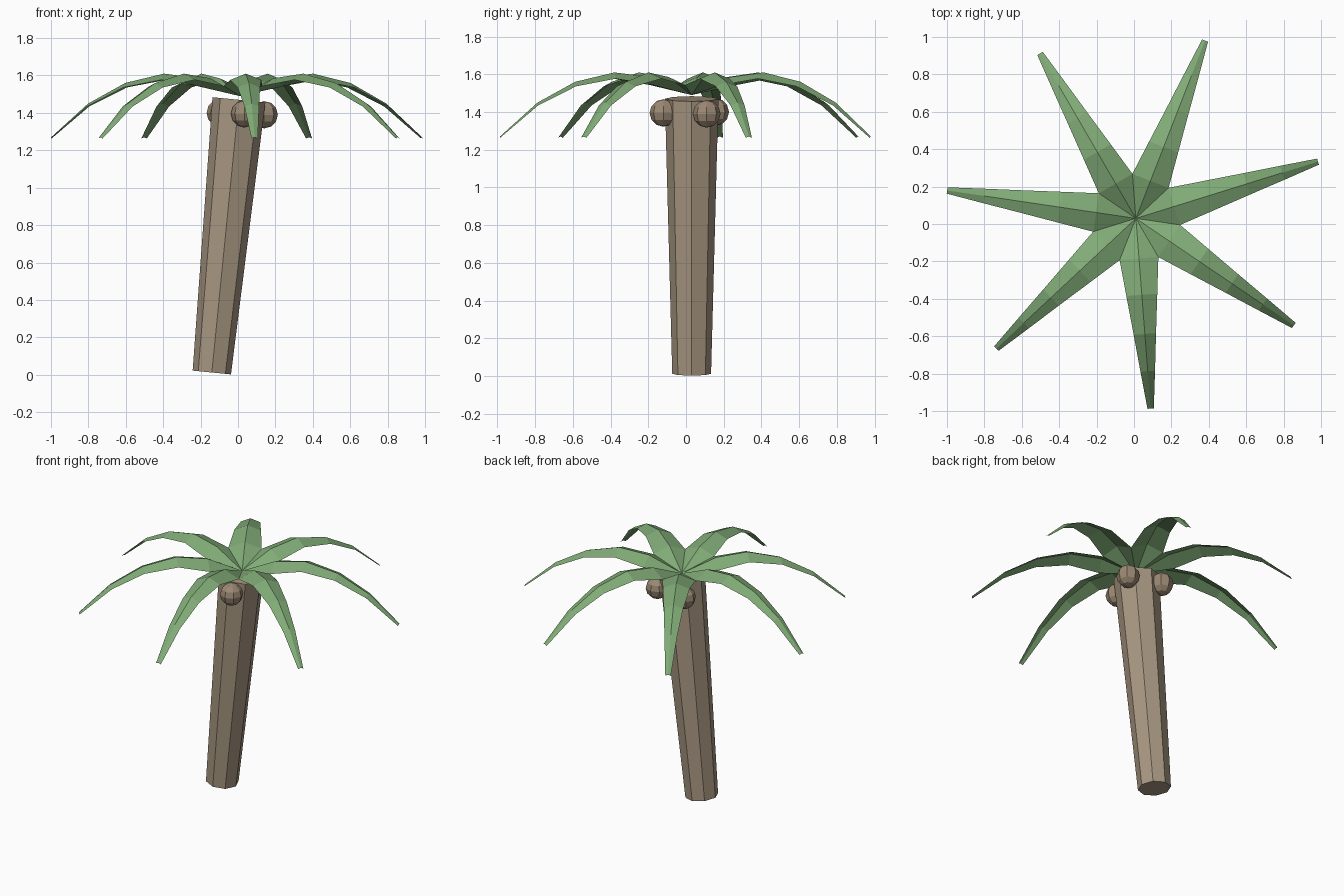
import bpy, bmesh, math
from mathutils import Vector, Matrix

cube = bpy.data.objects.get("Cube")
if cube:
    bpy.data.objects.remove(cube, do_unlink=True)


def material(name, rgb):
    mat = bpy.data.materials.new(name)
    mat.use_nodes = True
    mat.diffuse_color = (*rgb, 1)
    mat.node_tree.nodes["Principled BSDF"].inputs["Base Color"].default_value = (*rgb, 1)
    return mat


def add_object(name, bm, mat):
    mesh = bpy.data.meshes.new(name)
    bm.to_mesh(mesh)
    bm.free()
    mesh.materials.append(mat)
    obj = bpy.data.objects.new(name, mesh)
    bpy.context.collection.objects.link(obj)
    return obj


bark = material("bark brown", (0.39, 0.31, 0.22))
shell = material("nut brown", (0.33, 0.25, 0.175))
leaf = material("leaf green", (0.22, 0.41, 0.185))

# Leaning trunk: eight sides, wider at the top
foot, head = Vector((-0.14, 0.03, 0.012)), Vector((0.005, 0.03, 1.47))
axis = head - foot
place = Matrix.Translation((foot + head) / 2) @ Matrix.Rotation(math.atan2(axis.x, axis.z), 4, 'Y')
bm = bmesh.new()
bmesh.ops.create_cone(bm, cap_ends=True, segments=8, radius1=0.103, radius2=0.142,
                      depth=axis.length, matrix=place)
add_object("trunk", bm, bark)

# Nuts hanging under the crown
for i, spot in enumerate([(0.035, -0.12, 1.395), (0.14, 0.11, 1.39), (-0.095, 0.155, 1.4)]):
    bm = bmesh.new()
    bmesh.ops.create_uvsphere(bm, u_segments=8, v_segments=6, radius=0.073,
                              matrix=Matrix.Translation(spot))
    add_object(f"nut_{i + 1}", bm, shell)

# Fronds: folded strips that rise, arch over and droop
CROWN = Vector((0.01, 0.03, 0))
FRONDS = 7
FOLD = 0.4
# distance out, ridge height, half width
RIDGE = [(0.215, 1.585, 0.104), (0.41, 1.61, 0.083), (0.62, 1.56, 0.06),
         (0.82, 1.45, 0.039), (1.02, 1.27, 0.017)]


def frond(name, angle):
    bm = bmesh.new()
    turn = Matrix.Translation(CROWN) @ Matrix.Rotation(angle, 4, 'Z')
    root = bm.verts.new(turn @ Vector((0, 0, 1.49)))
    rows = []
    for r, z, w in RIDGE:
        rows.append([bm.verts.new(turn @ Vector((r, s * w, z - abs(s) * w * FOLD)))
                     for s in (-1, 0, 1)])
    for k in (0, 1):
        bm.faces.new((root, rows[0][k], rows[0][k + 1]))
        for a, b in zip(rows, rows[1:]):
            bm.faces.new((a[k], b[k], b[k + 1], a[k + 1]))
    add_object(name, bm, leaf)


for i in range(FRONDS):
    frond(f"frond_{i + 1}", math.radians(17.3) + i * math.tau / FRONDS)
